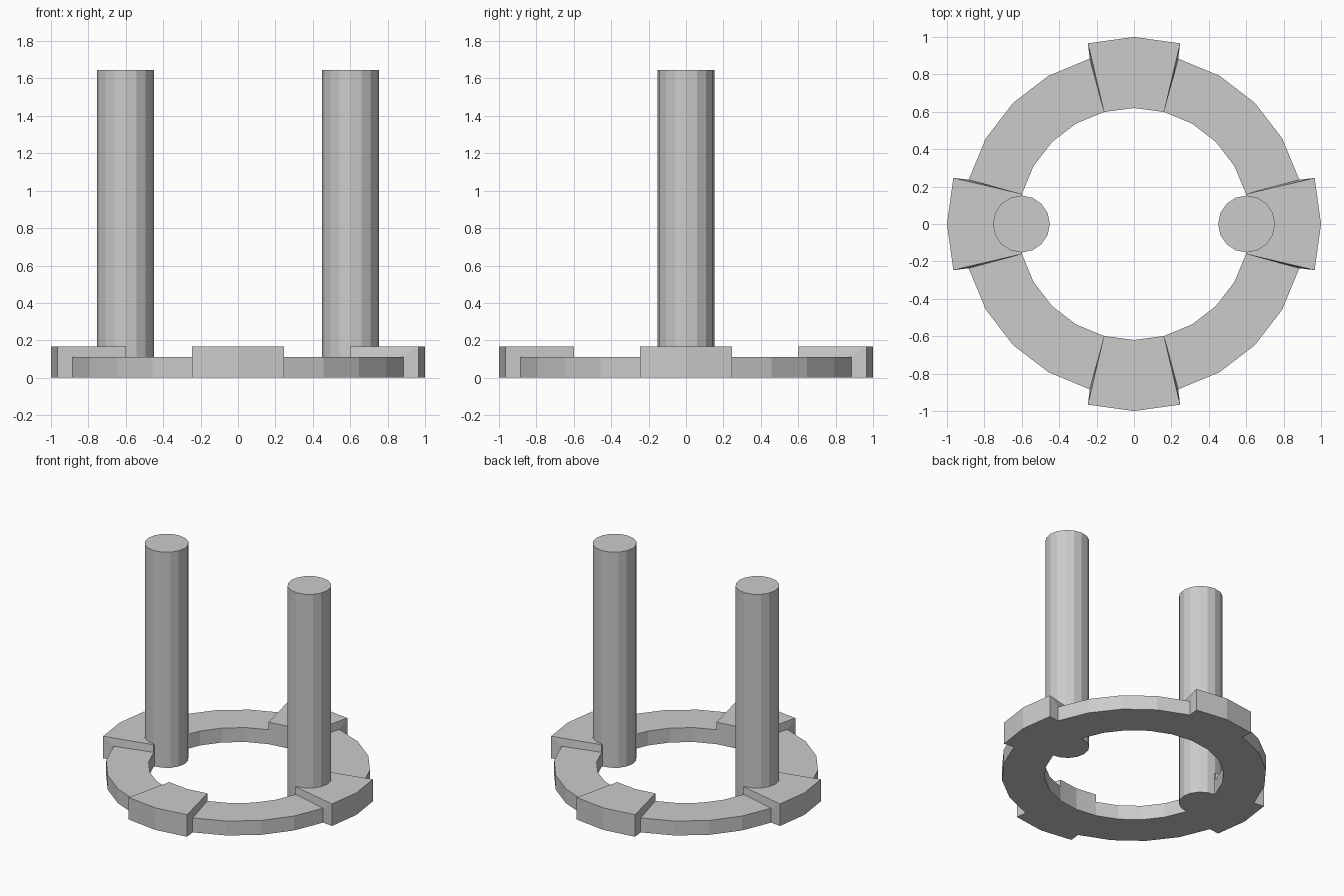
import bpy, bmesh
from math import cos, sin, pi, atan2
from mathutils import Vector

if "Cube" in bpy.data.objects:
    bpy.data.objects.remove(bpy.data.objects["Cube"])

SIDES = 24
R_IN, R_OUT = 0.62, 0.915
RING_H, BLOCK_H = 0.11, 0.168
PILLAR_H = 1.645

grey = bpy.data.materials.new("plain grey")
grey.use_nodes = True
grey.diffuse_color = (0.6, 0.6, 0.6, 1)
grey.node_tree.nodes["Principled BSDF"].inputs["Base Color"].default_value = (0.6, 0.6, 0.6, 1)


def add_object(name, bm):
    bmesh.ops.recalc_face_normals(bm, faces=bm.faces[:])
    mesh = bpy.data.meshes.new(name)
    bm.to_mesh(mesh)
    bm.free()
    mesh.materials.append(grey)
    obj = bpy.data.objects.new(name, mesh)
    bpy.context.collection.objects.link(obj)
    return obj


# Base ring: a rectangular section swept around the z axis
bm = bmesh.new()
section = [(R_IN, 0), (R_OUT, 0), (R_OUT, RING_H), (R_IN, RING_H)]
loops = []
for i in range(SIDES):
    a = 2 * pi * i / SIDES
    loops.append([bm.verts.new((r * cos(a), r * sin(a), z)) for r, z in section])
outer, top = [], []
for i in range(SIDES):
    p, q = loops[i], loops[(i + 1) % SIDES]
    faces = [bm.faces.new((p[k], p[(k + 1) % 4], q[(k + 1) % 4], q[k])) for k in range(4)]
    outer.append(faces[1])
    top.append(faces[2])

# Four raised blocks: the ring's top and outer faces pulled up and out
for quarter in range(4):
    mid = quarter * SIDES // 4
    picked = [f[j] for j in (mid - 1, mid) for f in (outer, top)]
    result = bmesh.ops.extrude_face_region(bm, geom=picked)
    old = [f for f in picked if f.is_valid]
    if old:
        bmesh.ops.delete(bm, geom=old, context='FACES')
    a = quarter * pi / 2
    out, side = Vector((cos(a), sin(a), 0)), Vector((-sin(a), cos(a), 0))
    for v in (g for g in result["geom"] if isinstance(g, bmesh.types.BMVert)):
        across = v.co.dot(side)
        if v.co.xy.length > 0.8:
            v.co += out * (0.085 if abs(across) < 0.01 else 0.082) + side * across * 0.04
        if v.co.z > 0.05:
            v.co.z = BLOCK_H
add_object("base_ring_with_blocks", bm)

# Two upright pillars
for name, sx in (("left_pillar", 1), ("right_pillar", -1)):
    bm = bmesh.new()
    bmesh.ops.create_cone(bm, cap_ends=True, segments=16, radius1=0.152,
                          radius2=0.152, depth=PILLAR_H)
    obj = add_object(name, bm)
    obj.location = (sx * 0.602, 0, PILLAR_H / 2)
